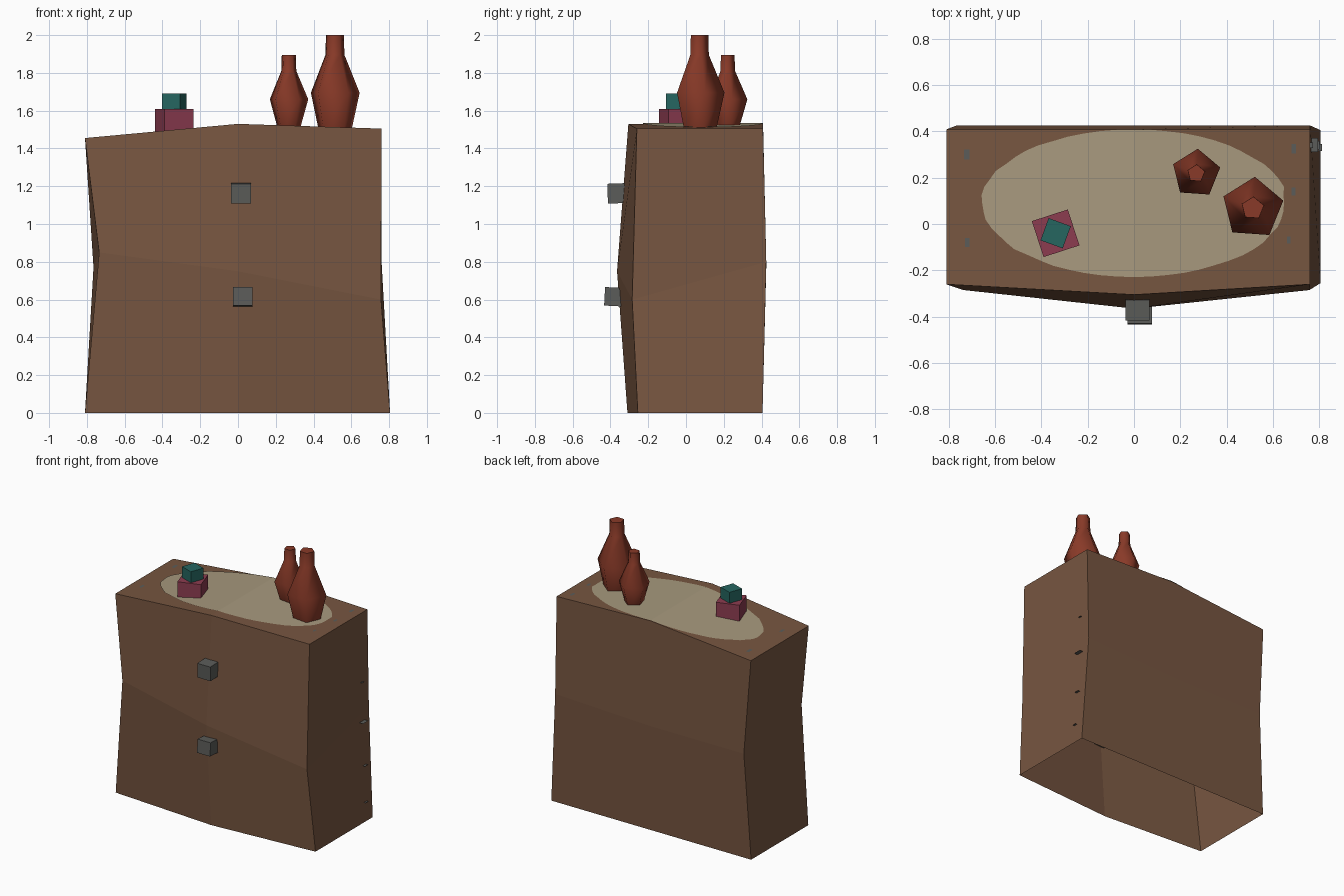
import bpy, bmesh, math, random
from mathutils import Vector, Matrix
from mathutils.bvhtree import BVHTree

if "Cube" in bpy.data.objects:
    bpy.data.objects.remove(bpy.data.objects["Cube"])

random.seed(4)


def material(name, rgb):
    m = bpy.data.materials.new(name)
    m.diffuse_color = (*rgb, 1)
    m.use_nodes = True
    m.node_tree.nodes["Principled BSDF"].inputs["Base Color"].default_value = m.diffuse_color
    return m


wood = material("brown wood", (0.185, 0.093, 0.052))
cloth = material("tan cloth", (0.39, 0.322, 0.209))
clay = material("red clay", (0.250, 0.042, 0.021))
pink = material("dark pink", (0.262, 0.045, 0.080))
teal = material("teal", (0.019, 0.133, 0.117))
metal = material("grey metal", (0.105, 0.107, 0.100))


def finish(bm, name, mat):
    me = bpy.data.meshes.new(name)
    bm.to_mesh(me)
    bm.free()
    ob = bpy.data.objects.new(name, me)
    bpy.context.collection.objects.link(ob)
    me.materials.append(mat)
    return ob


def box(name, centre, size, mat, turn=0, tilt=0):
    bm = bmesh.new()
    bmesh.ops.create_cube(bm, size=1)
    bm.transform(Matrix.Translation(centre)
                 @ Matrix.Rotation(math.radians(turn), 4, 'Z')
                 @ Matrix.Rotation(math.radians(tilt), 4, 'X')
                 @ Matrix.Diagonal((*size, 1)))
    return finish(bm, name, mat)


def vase(name, centre, rings, mat):
    """Five-sided turned shape from (radius, height) rings, capped at both ends."""
    bm = bmesh.new()
    loops = []
    for r, z in rings:
        angs = [math.radians(86 + 72 * i) for i in range(5)]
        loops.append([bm.verts.new((centre[0] + r * math.cos(a),
                                    centre[1] + r * math.sin(a), z)) for a in angs])
    for a, b in zip(loops, loops[1:]):
        for i in range(5):
            j = (i + 1) % 5
            bm.faces.new((a[i], a[j], b[j], b[i]))
    bm.faces.new(loops[-1])
    bm.faces.new(loops[0][::-1])
    ob = finish(bm, name, mat)
    bpy.ops.object.select_all(action='DESELECT')
    ob.select_set(True)
    bpy.context.view_layer.objects.active = ob
    bpy.ops.object.shade_smooth_by_angle(angle=math.radians(75))


# Crooked cabinet shell, open underneath: front left, middle, right, then back
levels = [
    [(-.81, -.255, 0), (0, -.31, 0), (.805, -.255, 0),
     (.805, .405, 0), (0, .405, 0), (-.81, .405, 0)],
    [(-.735, -.285, .85), (0, -.365, .75), (.757, -.285, .60),
     (.76, .425, .80), (0, .425, .77), (-.765, .425, .77)],
    [(-.81, -.26, 1.455), (0, -.305, 1.53), (.76, -.26, 1.505),
     (.76, .408, 1.505), (0, .408, 1.53), (-.81, .408, 1.455)],
]
bm = bmesh.new()
loops = [[bm.verts.new(p) for p in lv] for lv in levels]
for a, b in zip(loops, loops[1:]):
    for i in range(6):
        j = (i + 1) % 6
        bm.faces.new((a[i], a[j], b[j], b[i]))
t = loops[-1]
bm.faces.new((t[0], t[1], t[4], t[5]))
bm.faces.new((t[1], t[2], t[3], t[4]))
tree = BVHTree.FromBMesh(bm)
finish(bm, "cabinet", wood)


def top_z(x):
    return 1.53 + (x / .81 * .075 if x < 0 else -x / .76 * .025)


# Ragged oval cloth lying on both slopes of the top
bm = bmesh.new()
n = 56
rim = []
for i in range(n):
    a = 2 * math.pi * i / n - math.pi / 2
    k = 1 + (0 if i in (0, n // 2) else random.uniform(-.015, .015))
    x = .655 * k * math.cos(a) if i not in (0, n // 2) else 0
    y = .09 + .322 * min(k, .99) * math.sin(a)
    rim.append(bm.verts.new((x, y, top_z(x) + .004)))
bm.faces.new(rim[:n // 2 + 1])
bm.faces.new(rim[n // 2:] + rim[:1])
finish(bm, "cloth", cloth)

# Square knobs on the front
box("upper_knob", (.015, -.370, 1.162), (.105, .09, .105), metal, 0, 2)
box("lower_knob", (.025, -.386, .615), (.105, .09, .098), metal, 0, -3)


# Small grey patches laid on the top and the right side
def patch(name, origin, direction, size):
    hit, normal, _, _ = tree.ray_cast(Vector(origin), Vector(direction))
    bm = bmesh.new()
    bmesh.ops.create_grid(bm, x_segments=1, y_segments=1, size=size / 2)
    bm.transform(Matrix.Translation(hit + normal * .003)
                 @ normal.to_track_quat('Z', 'Y').to_matrix().to_4x4())
    finish(bm, name, metal)


for x, y, s in [(-.71, .30, .045), (-.71, -.08, .04), (.68, .325, .04),
                (.68, .14, .035), (.66, -.07, .03)]:
    patch("top_patch", (x, y, 3), (0, 0, -1), s)
for y, z, s in [(.34, .715, .06), (.34, .40, .035), (.33, .14, .03), (.34, 1.0, .025)]:
    patch("side_patch", (3, y, z), (-1, 0, 0), s)

# Two stacked boxes
box("lower_box", (-.338, -.04, 1.548), (.163, .163, .124), pink, 18)
box("upper_box", (-.338, -.04, 1.649), (.102, .102, .082), teal, -20)

# Two clay vases
vase("small_vase", (.268, .218),
     [(.066, 1.518), (.107, 1.66), (.042, 1.81), (.039, 1.895)], clay)
vase("large_vase", (.512, .068),
     [(.094, 1.508), (.136, 1.695), (.053, 1.895), (.050, 2.0)], clay)
